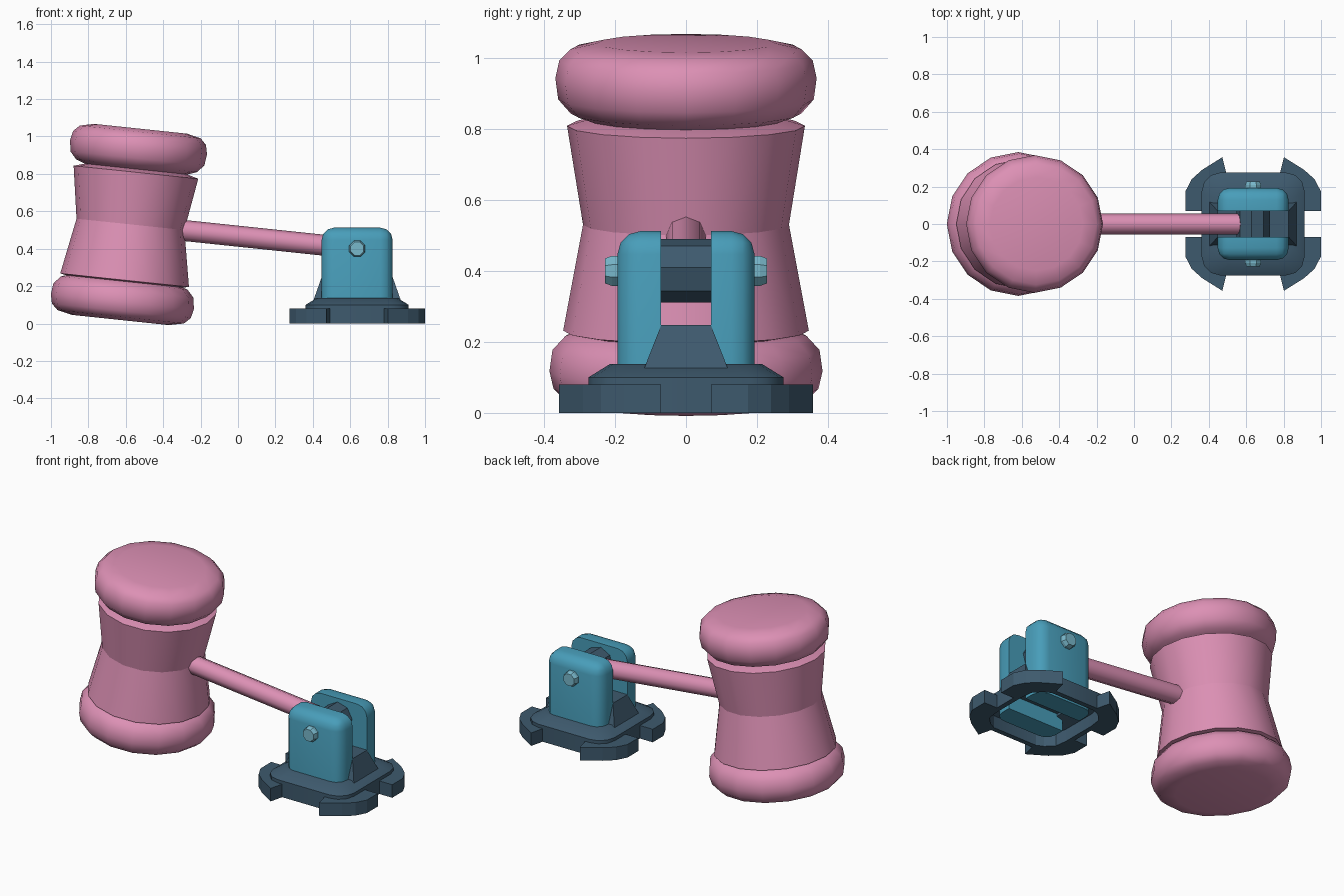
import bpy, bmesh, math
from mathutils import Matrix, Vector

if "Cube" in bpy.data.objects:
    bpy.data.objects.remove(bpy.data.objects["Cube"])


def material(name, rgb):
    m = bpy.data.materials.new(name)
    m.diffuse_color = (*rgb, 1)
    m.use_nodes = True
    m.node_tree.nodes["Principled BSDF"].inputs["Base Color"].default_value = m.diffuse_color
    return m


PINK = material("pink", (0.72, 0.28, 0.46))
TEAL = material("teal", (0.065, 0.34, 0.49))
SLATE = material("slate blue", (0.048, 0.102, 0.155))
PALE = material("pale teal", (0.19, 0.48, 0.60))

TILT = math.radians(6)
PX = 0.637                                    # pivot / base centre
HEAD = Matrix.Translation((-0.575, 0, 0.53)) @ Matrix.Rotation(TILT, 4, 'Y')


def finish(bm, name, mat, xf=None, angle=30):
    bmesh.ops.remove_doubles(bm, verts=bm.verts[:], dist=1e-5)
    if xf:
        bm.transform(xf)
    bmesh.ops.recalc_face_normals(bm, faces=bm.faces[:])
    me = bpy.data.meshes.new(name)
    bm.to_mesh(me)
    bm.free()
    me.materials.append(mat)
    ob = bpy.data.objects.new(name, me)
    bpy.context.collection.objects.link(ob)
    bpy.ops.object.select_all(action='DESELECT')
    ob.select_set(True)
    bpy.context.view_layer.objects.active = ob
    if angle:
        bpy.ops.object.shade_smooth_by_angle(angle=math.radians(angle))
    return ob


def loft(rings, name, mat, xf=None, angle=30, closed=False, caps=True):
    """Skin a list of equal-length point rings."""
    bm = bmesh.new()
    vs = [[bm.verts.new(p) for p in r] for r in rings]
    n = len(vs[0])
    pairs = list(zip(vs, vs[1:])) + ([(vs[-1], vs[0])] if closed else [])
    for a, b in pairs:
        for i in range(n):
            j = (i + 1) % n
            bm.faces.new((a[i], a[j], b[j], b[i]))
    if caps and not closed:
        bm.faces.new(vs[0])
        bm.faces.new(vs[-1])
    return finish(bm, name, mat, xf, angle)


def lathe(profile, n, name, mat, xf=None, angle=30, start=0.0, caps=True):
    rings = [[(r * math.cos(start + 2 * math.pi * i / n),
               r * math.sin(start + 2 * math.pi * i / n), z) for i in range(n)]
             for r, z in profile]
    return loft(rings, name, mat, xf, angle, caps=caps)


def rounded_square(h, r, z, seg=3):
    pts = []
    for k, (sx, sy) in enumerate(((1, 1), (-1, 1), (-1, -1), (1, -1))):
        for i in range(seg + 1):
            a = math.pi / 2 * (k + i / seg)
            pts.append((PX + sx * (h - r) + r * math.cos(a),
                        sy * (h - r) + r * math.sin(a), z))
    return pts


# Mallet head: two tapered barrel halves
lathe([(0.29, 0), (0.335, 0.28), (0.25, 0.305)], 16, "head_upper", PINK, HEAD)
lathe([(0.29, 0), (0.346, -0.30), (0.25, -0.32)], 16, "head_lower", PINK, HEAD)

# Rounded striking caps, lower one slightly larger
cap = [(0.24, 0.285), (0.325, 0.315), (0.360, 0.355), (0.368, 0.415),
       (0.357, 0.465), (0.325, 0.497), (0.25, 0.514)]
lathe(cap, 16, "cap_upper", PINK, HEAD, 50)
lathe([(r * 1.045, -z) for r, z in cap], 16, "cap_lower", PINK, HEAD, 50)

# Handle from the head to the pivot
axis = Vector((math.cos(TILT), 0, -math.sin(TILT)))
pivot = Vector((PX, 0, 0.40))
along = Matrix.Rotation(math.pi / 2 + TILT, 4, 'Y')
lathe([(0.056, -0.99), (0.056, -0.075), (0.035, -0.06)], 8, "handle", PINK,
      Matrix.Translation(pivot) @ along, 50)

# Knuckle barrel on the pivot
cross = Matrix.Rotation(math.pi / 2, 4, 'X')
lathe([(0.09, -0.07), (0.09, 0.07)], 8, "knuckle", SLATE,
      Matrix.Translation(pivot) @ cross, None, start=TILT)

# Clevis plates and bolt heads, mirrored front and back
for side, tag in ((-1, "front"), (1, "back")):
    bm = bmesh.new()
    bmesh.ops.create_cube(bm, size=1)
    bm.transform(Matrix.Translation((0, 0.1315, 0.27))
                 @ Matrix.Diagonal((0.38, 0.123, 0.484, 1)))
    edges = []
    for e in bm.edges:
        m = (e.verts[0].co + e.verts[1].co) / 2
        outer = m.y > 0.18
        top = m.z > 0.5
        corner = abs(m.x) > 0.18
        if (outer and top) or (outer and corner) or (top and corner):
            edges.append(e)
    bmesh.ops.bevel(bm, geom=edges, offset=0.065, segments=3, profile=0.5,
                    affect='EDGES')
    finish(bm, "clevis_plate_" + tag, TEAL,
           Matrix.Translation((PX, 0, 0)) @ Matrix.Diagonal((1, side, 1, 1)), 40)
    lathe([(0.046, 0.18), (0.046, 0.208), (0.038, 0.228)], 8,
          "bolt_head_" + tag, PALE,
          Matrix.Translation(pivot) @ Matrix.Rotation(-side * math.pi / 2, 4, 'X'),
          None, start=math.pi / 8)

# Base shell, hollow and open underneath
shell = [(0.275, 0.10, 0), (0.275, 0.10, 0.10), (0.215, 0.08, 0.137),
         (0.15, 0.03, 0.137), (0.15, 0.03, 0.105), (0.245, 0.08, 0.075),
         (0.245, 0.08, 0)]
loft([rounded_square(*s) for s in shell], "base_shell", SLATE, angle=35, closed=True)

# Gusset between the clevis plates
loft([[(PX + sx * hx, sy * hy, z) for sx, sy in ((1, 1), (-1, 1), (-1, -1), (1, -1))]
      for hx, hy, z in ((0.235, 0.12, 0.12), (0.19, 0.07, 0.247))],
     "gusset", SLATE, angle=None)

# Four corner feet around the base
foot = [(0.25, 0.07), (0.362, 0.07), (0.362, 0.175), (0.328, 0.24), (0.272, 0.29),
        (0.165, 0.357), (0.138, 0.25), (0.19, 0.225), (0.235, 0.18)]
for sx, sy, tag in ((1, 1, "back_right"), (-1, 1, "back_left"),
                    (-1, -1, "front_left"), (1, -1, "front_right")):
    loft([[(PX + sx * x, sy * y, z) for x, y in foot] for z in (0, 0.08)],
         "foot_" + tag, SLATE, angle=None)
